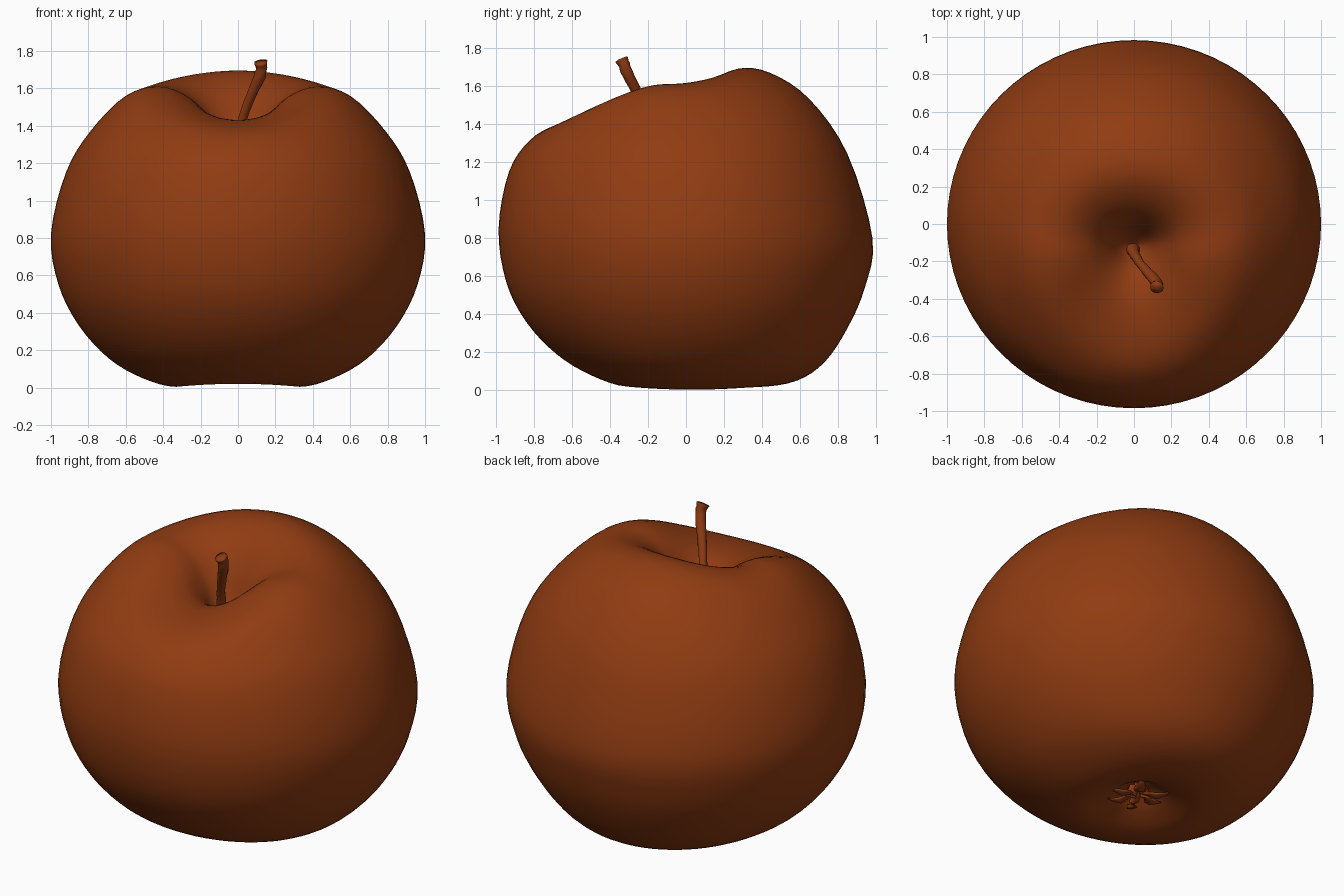
import bpy, bmesh, math, random
from mathutils import Vector

if "Cube" in bpy.data.objects:
    bpy.data.objects.remove(bpy.data.objects["Cube"])

random.seed(3)
mat = bpy.data.materials.new("apple russet brown")
mat.diffuse_color = (0.28, 0.045, 0.006, 1)
mat.use_nodes = True
mat.node_tree.nodes["Principled BSDF"].inputs["Base Color"].default_value = mat.diffuse_color


def finish(name, bm):
    bmesh.ops.recalc_face_normals(bm, faces=bm.faces)
    for f in bm.faces:
        f.smooth = True
    me = bpy.data.meshes.new(name)
    bm.to_mesh(me)
    bm.free()
    me.materials.append(mat)
    ob = bpy.data.objects.new(name, me)
    bpy.context.collection.objects.link(ob)
    return ob


def loft(bm, rings, start=None, end=None):
    """Bridge rings of points; close the ends with a fan to a pole point."""
    vs = [[bm.verts.new(p) for p in r] for r in rings]
    n = len(vs[0])
    for a, b in zip(vs, vs[1:]):
        for i in range(n):
            j = (i + 1) % n
            bm.faces.new((a[i], a[j], b[j], b[i]))
    for pole, r in ((start, vs[0]), (end, vs[-1])):
        if pole is not None:
            p = bm.verts.new(pole)
            for i in range(n):
                bm.faces.new((p, r[i], r[(i + 1) % n]))


def smooth_rows(rows, steps):
    """Catmull-Rom interpolation of table rows."""
    out = []
    for k in range(len(rows) - 1):
        a, b, c, d = (rows[max(0, min(len(rows) - 1, k + o))] for o in (-1, 0, 1, 2))
        for s in range(steps):
            t = s / steps
            out.append([0.5 * (2 * q + (r - p) * t + (2 * p - 5 * q + 4 * r - w) * t * t
                               + (3 * q - p - 3 * r + w) * t ** 3)
                        for p, q, r, w in zip(a, b, c, d)])
    return out + [list(rows[-1])]


# Fruit body: lopsided profile (side x,z | front y,z | back y,z | centre y)
PROFILE = [
    (0.00, 1.24, -0.120, 1.240, -0.12, 1.24, -0.12),
    (0.07, 1.30, -0.170, 1.280, -0.05, 1.33, -0.12),
    (0.15, 1.43, -0.240, 1.360, 0.02, 1.48, -0.12),
    (0.26, 1.55, -0.340, 1.415, 0.12, 1.61, -0.11),
    (0.42, 1.61, -0.480, 1.430, 0.27, 1.69, -0.10),
    (0.60, 1.56, -0.680, 1.395, 0.44, 1.67, -0.06),
    (0.79, 1.37, -0.820, 1.315, 0.65, 1.53, -0.02),
    (0.92, 1.15, -0.930, 1.150, 0.85, 1.24, 0.0),
    (1.00, 0.82, -0.985, 0.850, 0.98, 0.80, 0.0),
    (0.96, 0.55, -0.945, 0.570, 0.94, 0.54, 0.0),
    (0.85, 0.33, -0.840, 0.360, 0.85, 0.33, 0.0),
    (0.69, 0.155, -0.680, 0.190, 0.73, 0.15, 0.0),
    (0.51, 0.05, -0.500, 0.080, 0.58, 0.05, 0.01),
    (0.33, 0.004, -0.310, 0.020, 0.38, 0.02, 0.03),
    (0.18, 0.05, -0.150, 0.060, 0.22, 0.06, 0.04),
    (0.08, 0.11, -0.050, 0.110, 0.13, 0.11, 0.04),
    (0.00, 0.13, 0.040, 0.130, 0.04, 0.13, 0.04),
]
SEG = 72
rings = []
for sx, sz, fy, fz, by, bz, cy in smooth_rows(PROFILE, 4):
    ring = []
    for i in range(SEG):
        t = 2 * math.pi * i / SEG
        c, s = math.cos(t), math.sin(t)
        reach, z = (by - cy, bz) if s > 0 else (cy - fy, fz)
        ring.append((sx * c, cy + reach * s, sz * c * c + z * s * s))
    rings.append(ring)
bm = bmesh.new()
loft(bm, rings[1:-1], rings[0][0], rings[-1][0])
finish("apple_body", bm)


def tube(bm, path, n=12, flat=1.0, wobble=0.0):
    """Round tube along rows of (x, y, z, radius)."""
    pts = [Vector(p[:3]) for p in path]
    rings = []
    for k, p in enumerate(path):
        d = (pts[min(k + 1, len(pts) - 1)] - pts[max(k - 1, 0)]).normalized()
        u = d.cross(Vector((0, 1, 0.01)) if abs(d.z) > 0.6 else Vector((0, 0, 1))).normalized()
        v = d.cross(u)
        ring = []
        for i in range(n):
            t = 2 * math.pi * i / n
            r = p[3] * (1 + random.uniform(-wobble, wobble))
            ring.append(pts[k] + u * r * math.cos(t) + v * r * flat * math.sin(t))
        rings.append(ring)
    loft(bm, rings, pts[0], pts[-1])


# Stem: leaning to the front right, with a swollen cut tip
bm = bmesh.new()
tube(bm, smooth_rows([
    (-0.01, -0.13, 1.20, 0.045),
    (0.00, -0.155, 1.32, 0.030),
    (0.025, -0.20, 1.44, 0.024),
    (0.070, -0.255, 1.56, 0.026),
    (0.115, -0.305, 1.66, 0.031),
    (0.125, -0.325, 1.71, 0.030),
    (0.122, -0.338, 1.74, 0.036),
], 3), wobble=0.07)
finish("stem", bm)

# Calyx: dried sepals curled in the bottom hollow
bm = bmesh.new()
for i in range(6):
    a = 2 * math.pi * i / 6 + random.uniform(-0.3, 0.3)
    ln = random.uniform(0.13, 0.19)
    c, s = math.cos(a), math.sin(a)
    low = random.uniform(0.035, 0.06)
    tube(bm, smooth_rows([
        (0.02 * c, 0.04 + 0.02 * s, 0.14, 0.03),
        (0.04 * c, 0.04 + 0.04 * s, 0.08, 0.035),
        (0.6 * ln * c, 0.04 + 0.6 * ln * s, low, 0.032),
        (ln * c, 0.04 + ln * s, low + 0.012, 0.006),
    ], 2), n=8, flat=0.35, wobble=0.15)
finish("calyx", bm)
